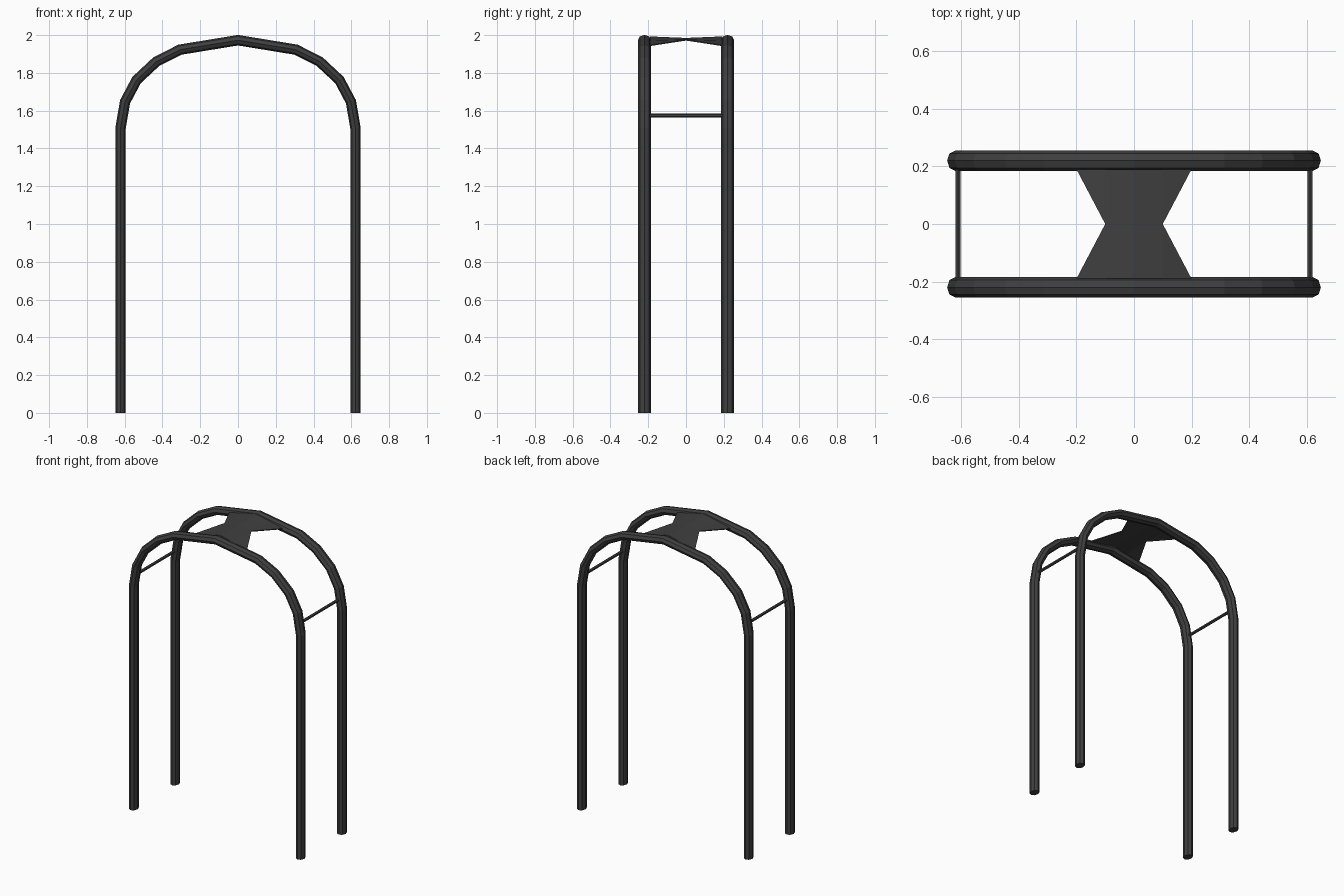
import bpy, bmesh, math
from mathutils import Vector

cube = bpy.data.objects.get("Cube")
if cube:
    bpy.data.objects.remove(cube, do_unlink=True)

# Dark metal
metal = bpy.data.materials.new("dark_grey_metal")
metal.use_nodes = True
grey = (0.05, 0.05, 0.05, 1)
metal.diffuse_color = grey
bsdf = next(n for n in metal.node_tree.nodes if n.type == 'BSDF_PRINCIPLED')
bsdf.inputs["Base Color"].default_value = grey


def finish(name, bm):
    bmesh.ops.recalc_face_normals(bm, faces=bm.faces)
    mesh = bpy.data.meshes.new(name)
    bm.to_mesh(mesh)
    bm.free()
    mesh.materials.append(metal)
    obj = bpy.data.objects.new(name, mesh)
    bpy.context.collection.objects.link(obj)
    return obj


def sweep(name, path, sides, half_depth, half_width):
    """Sweep a flattened polygon along a path in the xz plane, mitred at bends."""
    bm = bmesh.new()
    rings = []
    for i, p in enumerate(path):
        d_in = (p - path[max(i - 1, 0)]).normalized()
        d_out = (path[min(i + 1, len(path) - 1)] - p).normalized()
        tangent = (d_in + d_out).normalized()
        normal = Vector((-tangent.z, 0, tangent.x))
        mitre = 1 / max(tangent.dot(d_in), tangent.dot(d_out))
        ring = []
        for k in range(sides):
            a = math.tau * k / sides
            offset = normal * (math.cos(a) * half_width * mitre)
            offset.y = math.sin(a) * half_depth
            ring.append(bm.verts.new(p + offset))
        rings.append(ring)
    for a, b in zip(rings, rings[1:]):
        for k in range(sides):
            n = (k + 1) % sides
            bm.faces.new((a[k], a[n], b[n], b[k]))
    bm.faces.new(rings[0])
    bm.faces.new(rings[-1])
    return finish(name, bm)


# Arched tubes: half of the centre line, mirrored about x = 0
half = [(0.622, 0), (0.622, 1.507), (0.598, 1.647), (0.537, 1.762),
        (0.432, 1.86), (0.307, 1.923)]
outline = [(-x, z) for x, z in half] + [(0, 1.973)] + half[::-1]
for side, y in (("front", -0.22), ("back", 0.22)):
    sweep(side + "_arch", [Vector((x, y, z)) for x, z in outline], 8, 0.035, 0.0275)

# Thin cross bars between the arches
for side, x in (("right", -0.611), ("left", 0.611)):
    bm = bmesh.new()
    bmesh.ops.create_cone(bm, cap_ends=True, segments=6, radius1=0.01,
                          radius2=0.01, depth=0.42)
    bar = finish(side + "_cross_bar", bm)
    bar.rotation_euler.x = math.pi / 2
    bar.location = (x, 0, 1.575)

# Hourglass panel joining the tops of the arches
bm = bmesh.new()
for sx in (-1, 1):
    for sy in (-1, 1):
        y = 0.19 * sy
        centre, waist, rim, ridge, tip = [bm.verts.new(c) for c in (
            (0, 0, 1.985), (0.1 * sx, 0, 1.977), (0.1 * sx, y, 1.972),
            (0, y, 1.993), (0.2 * sx, y, 1.948))]
        bm.faces.new((centre, waist, rim, ridge))
        bm.faces.new((waist, tip, rim))
bmesh.ops.remove_doubles(bm, verts=bm.verts, dist=0.001)
panel = finish("top_panel", bm)
thickness = panel.modifiers.new("thickness", 'SOLIDIFY')
thickness.thickness = 0.006
